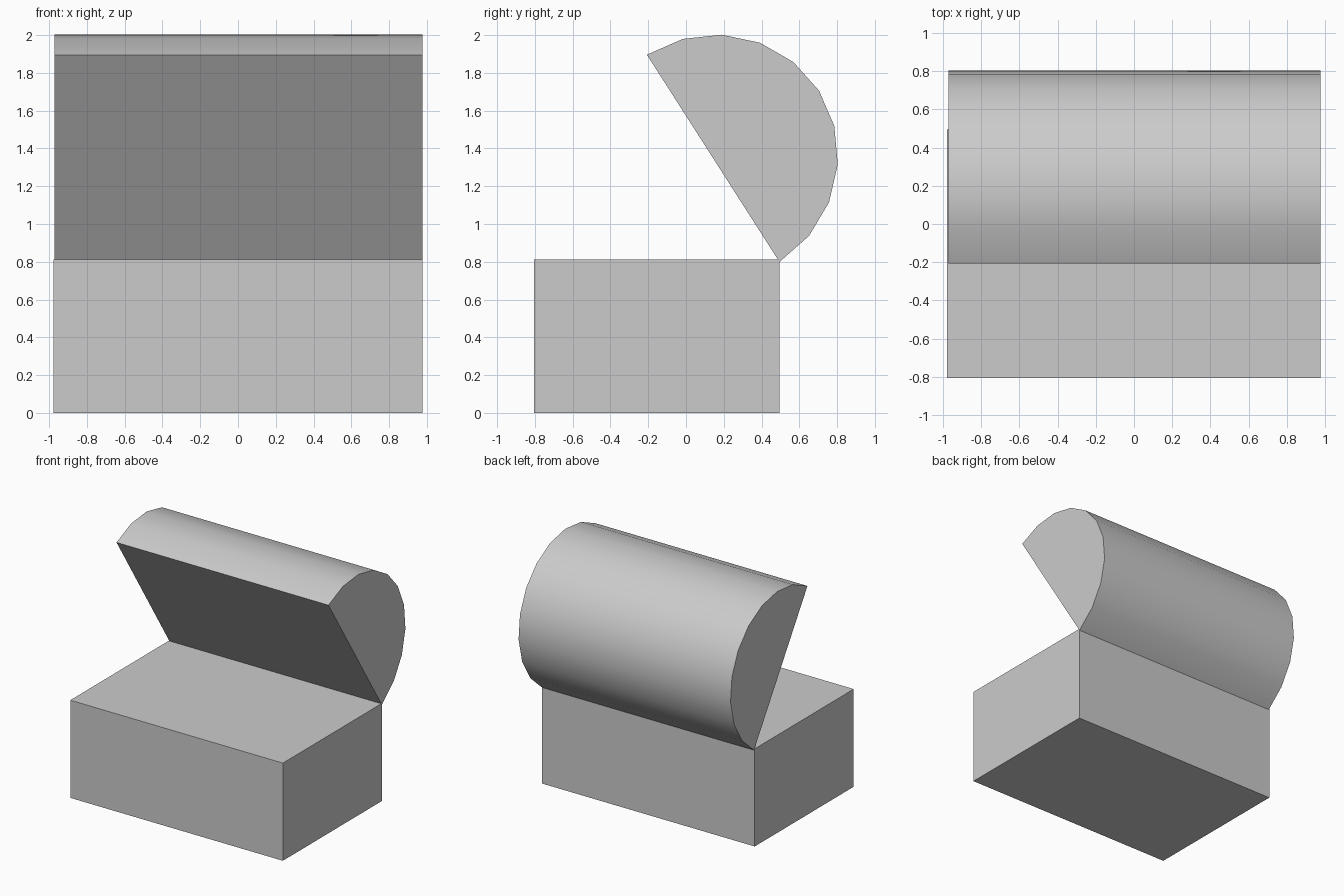
import bpy, bmesh, math
from mathutils import Vector

if "Cube" in bpy.data.objects:
    bpy.data.objects.remove(bpy.data.objects["Cube"])


def extrude_profile(name, profile, x0, x1):
    """Solid made from a (y, z) outline swept along x."""
    bm = bmesh.new()
    face = bm.faces.new([bm.verts.new((x0, y, z)) for y, z in profile])
    swept = bmesh.ops.extrude_face_region(bm, geom=[face])["geom"]
    verts = [g for g in swept if isinstance(g, bmesh.types.BMVert)]
    bmesh.ops.translate(bm, verts=verts, vec=(x1 - x0, 0, 0))
    bmesh.ops.recalc_face_normals(bm, faces=bm.faces)
    mesh = bpy.data.meshes.new(name)
    bm.to_mesh(mesh)
    bm.free()
    obj = bpy.data.objects.new(name, mesh)
    bpy.context.collection.objects.link(obj)
    return obj


# Chest body: closed box
extrude_profile("chest_body",
                [(-0.806, 0), (0.494, 0), (0.494, 0.812), (-0.806, 0.812)],
                -0.978, 0.977)

# Open lid: ten-segment half barrel, hinged at the back top edge
tip, hinge = Vector((-0.207, 1.896)), Vector((0.495, 0.799))
centre = (tip + hinge) / 2
along = (tip - hinge) / 2
bulge = Vector((-along.y, along.x)).normalized() * -0.665
outline = [centre + along * math.cos(math.pi * i / 10)
           + bulge * math.sin(math.pi * i / 10) for i in range(11)]
lid = extrude_profile("chest_lid", outline, -0.972, 0.977)

# Smooth barrel with sharp rims
bpy.context.view_layer.objects.active = lid
lid.select_set(True)
bpy.ops.object.shade_smooth_by_angle(angle=math.radians(30))
